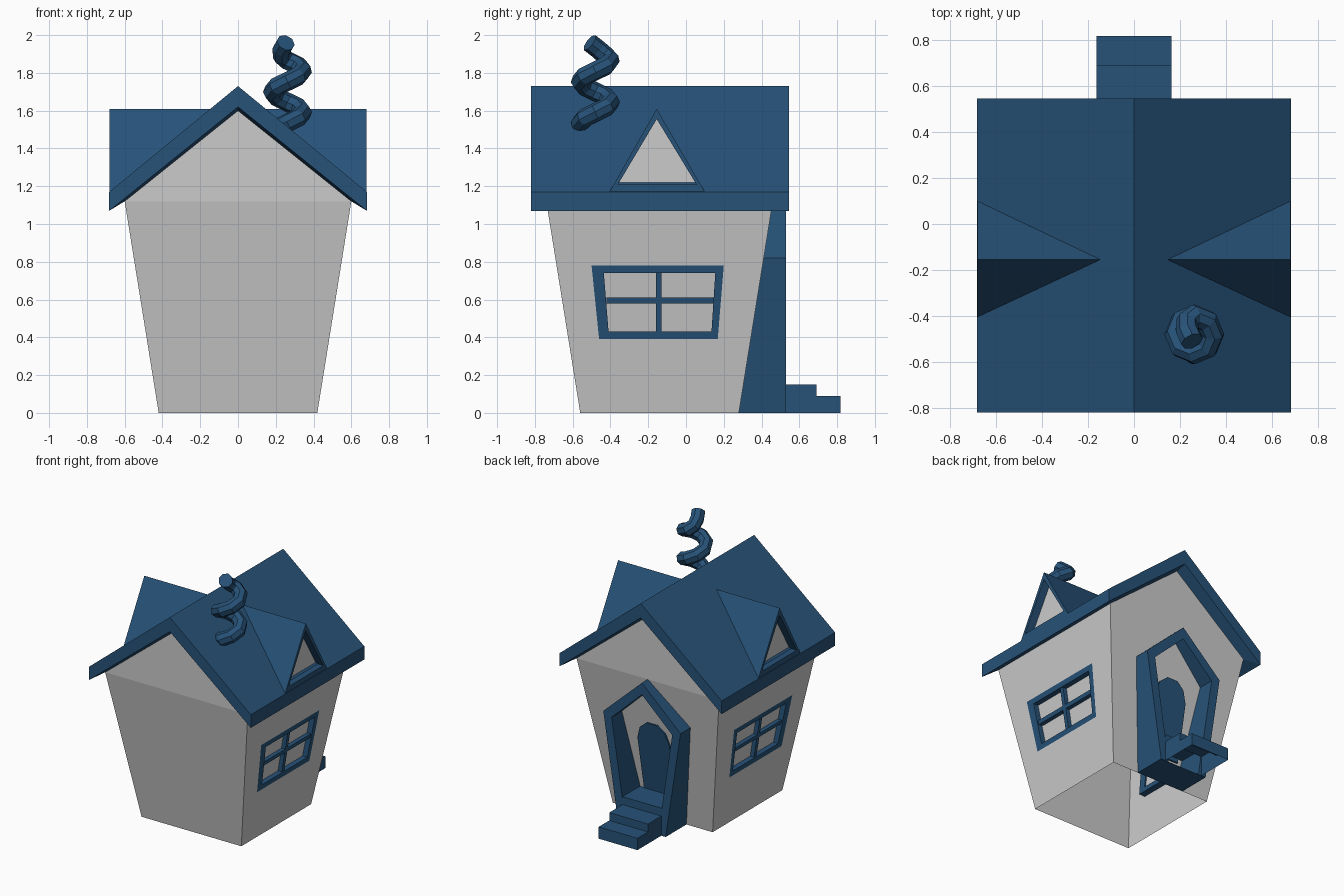
import bpy, bmesh
from math import sin, cos, radians

if "Cube" in bpy.data.objects:
    bpy.data.objects.remove(bpy.data.objects["Cube"])

blue = bpy.data.materials.new("blue_paint")
blue.diffuse_color = (0.02, 0.085, 0.19, 1)
blue.use_nodes = True
blue.node_tree.nodes["Principled BSDF"].inputs["Base Color"].default_value = blue.diffuse_color
CY = -0.14                                   # centre of the house in y


def half(z):
    """Half-width of the flared body at height z (upright above the eaves)."""
    return 0.42 + 0.1607 * min(z, 1.12)


def build(name, lofts=(), polys=(), mat=None):
    """Each loft is a list of point loops bridged in order; polys are single faces."""
    bm = bmesh.new()
    for loops in lofts:
        rings = [[bm.verts.new(p) for p in lp] for lp in loops]
        for a, b in zip(rings, rings[1:]):
            n = len(a)
            for i in range(n):
                bm.faces.new((a[i], a[(i + 1) % n], b[(i + 1) % n], b[i]))
    for p in polys:
        bm.faces.new([bm.verts.new(v) for v in p])
    bmesh.ops.remove_doubles(bm, verts=bm.verts, dist=0.0005)
    bmesh.ops.recalc_face_normals(bm, faces=bm.faces)
    me = bpy.data.meshes.new(name)
    bm.to_mesh(me)
    bm.free()
    ob = bpy.data.objects.new(name, me)
    bpy.context.collection.objects.link(ob)
    if mat:
        me.materials.append(mat)
    return ob


def prism(loop_a, loop_b):
    """Closed solid between two loops: returns lofts, polys."""
    return [[loop_a, loop_b]], [loop_a, loop_b]


# Window outlines in (y, z)
win_out = [(-0.46, 0.39), (0.168, 0.39), (0.20, 0.78), (-0.50, 0.78)]
win_in = [(-0.41, 0.43), (0.135, 0.43), (0.155, 0.74), (-0.435, 0.74)]
bars = [[(-0.16, 0.43), (-0.13, 0.43), (-0.13, 0.74), (-0.16, 0.74)],
        [(-0.42, 0.58), (0.145, 0.58), (0.147, 0.61), (-0.422, 0.61)]]


def on_side(s, pts, d):
    """Points on the sloping side wall, pushed inwards by d."""
    return [(s * (half(z) - d), y, z) for y, z in pts]


# Body: open-bottomed flared shell with window openings and upright gables
def end_wall(s, pts):
    return [(x, CY + s * half(z), z) for x, z in pts]


lower = [(-0.42, 0), (0.42, 0), (0.6, 1.12), (-0.6, 1.12)]
peak = [(-0.6, 1.12), (0.6, 1.12), (0, 1.6)]
wall = [(CY - 0.42, 0), (CY + 0.42, 0), (CY + 0.6, 1.12), (CY - 0.6, 1.12)]
build("house_walls",
      [[on_side(s, wall, 0), on_side(s, win_out, 0)] for s in (1, -1)],
      [end_wall(s, p) for s in (1, -1) for p in (lower, peak)])

# Main roof: thick chevron whose soffit slopes down to the wall tops
top = [(-0.682, 1.07), (-0.682, 1.17), (0, 1.73), (0.682, 1.17), (0.682, 1.07), (0, 1.62)]
soffit = [(-0.6, 1.12), (0, 1.6), (0.6, 1.12)]
F, B = [[(x, y, z) for x, z in top] for y in (-0.82, 0.545)]
f, b = [[(x, CY + s * 0.6, z) for x, z in soffit] for s in (-1, 1)]
polys = [F, B] + [[F[i], F[i + 1], B[i + 1], B[i]] for i in range(4)]
for O, i in ((F, f), (B, b)):
    polys += [[O[0], O[5], i[1], i[0]], [O[5], O[4], i[2], i[1]]]
polys += [[F[0], B[0], b[0], f[0]], [F[4], B[4], b[2], f[2]],
          [f[0], f[1], b[1], b[0]], [f[1], f[2], b[2], b[1]]]
build("roof", (), polys, blue)

for s, side in ((1, "right"), (-1, "left")):
    # Window frame, glazing bars and pane
    frame = [on_side(s, win_out, 0), on_side(s, win_in, 0),
             on_side(s, win_in, 0.05), on_side(s, win_out, 0.05), on_side(s, win_out, 0)]
    lofts, polys = [frame], []
    for bar in bars:
        l, p = prism(on_side(s, bar, 0.008), on_side(s, bar, 0.042))
        lofts += l
        polys += p
    build("window_frame_" + side, lofts, polys, blue)
    build("window_pane_" + side, polys=[on_side(s, win_in, 0.04)])

    # Dormer: two slopes running back into the roof, framed recessed pane
    d_out = [(-0.405, 1.17), (0.10, 1.17), (-0.155, 1.61)]
    d_in = [(-0.36, 1.21), (0.055, 1.21), (-0.155, 1.555)]
    at = lambda pts, x: [(s * x, y, z) for y, z in pts]
    o = at(d_out, 0.68)
    tip = (s * 0.146, -0.155, 1.61)
    build("dormer_" + side, [[o, at(d_in, 0.68), at(d_in, 0.62)]],
          [[o[0], o[2], tip], [o[1], o[2], tip]], blue)
    build("dormer_pane_" + side, polys=[at(d_in, 0.62)])

# Porch: flared pentagonal surround from the back wall
p_out = [(-0.2, 0), (0.2, 0), (0.325, 0.82), (0, 1.12), (-0.325, 0.82)]
p_in = [(-0.135, 0), (0.135, 0), (0.255, 0.79), (0, 1.03), (-0.255, 0.79)]


def front(pts):
    return [(x, 0.53, z) for x, z in pts]


def back(pts, d=0):
    return [(x, CY + half(z) + d, z) for x, z in pts]


build("porch_surround", [[back(p_out), front(p_out), front(p_in), back(p_in)]], (), blue)

# Arched door lying on the sloping wall
door = [(-0.125, 0.18), (0.125, 0.18), (0.135, 0.62), (0.105, 0.71), (0.045, 0.76),
        (-0.045, 0.76), (-0.105, 0.71), (-0.135, 0.62)]
build("door", [[back(door), back(door, 0.012)]], [back(door, 0.012)], blue)

# Steps: one stepped profile swept across the width, open underneath
steps = [(0.817, 0), (0.817, 0.09), (0.69, 0.09), (0.69, 0.15),
         (0.53, 0.15), (0.53, 0.21), (0.32, 0.21), (0.285, 0)]
L, R = [[(x, y, z) for y, z in steps] for x in (-0.163, 0.163)]
build("steps", (), [L, R] + [[L[i], L[i + 1], R[i + 1], R[i]] for i in range(6)], blue)

# Chimney: corkscrew tube whose mouth curls in towards the axis
cu = bpy.data.curves.new("chimney", 'CURVE')
cu.dimensions = '3D'
cu.bevel_depth = 0.05
cu.bevel_resolution = 2
cu.use_fill_caps = True
path = [(0.262 + 0.08 * cos(radians(a)), -0.48 + 0.08 * sin(radians(a)),
         1.535 + 0.22 * (a + 90) / 360) for a in range(-135, 451, 45)]
path += [(0.232, -0.425, 1.89), (0.232, -0.465, 1.925), (0.253, -0.51, 1.96)]
sp = cu.splines.new('POLY')
sp.use_smooth = False
sp.points.add(len(path) - 1)
for p, co in zip(sp.points, path):
    p.co = (*co, 1)
cu.materials.append(blue)
bpy.context.collection.objects.link(bpy.data.objects.new("chimney", cu))
